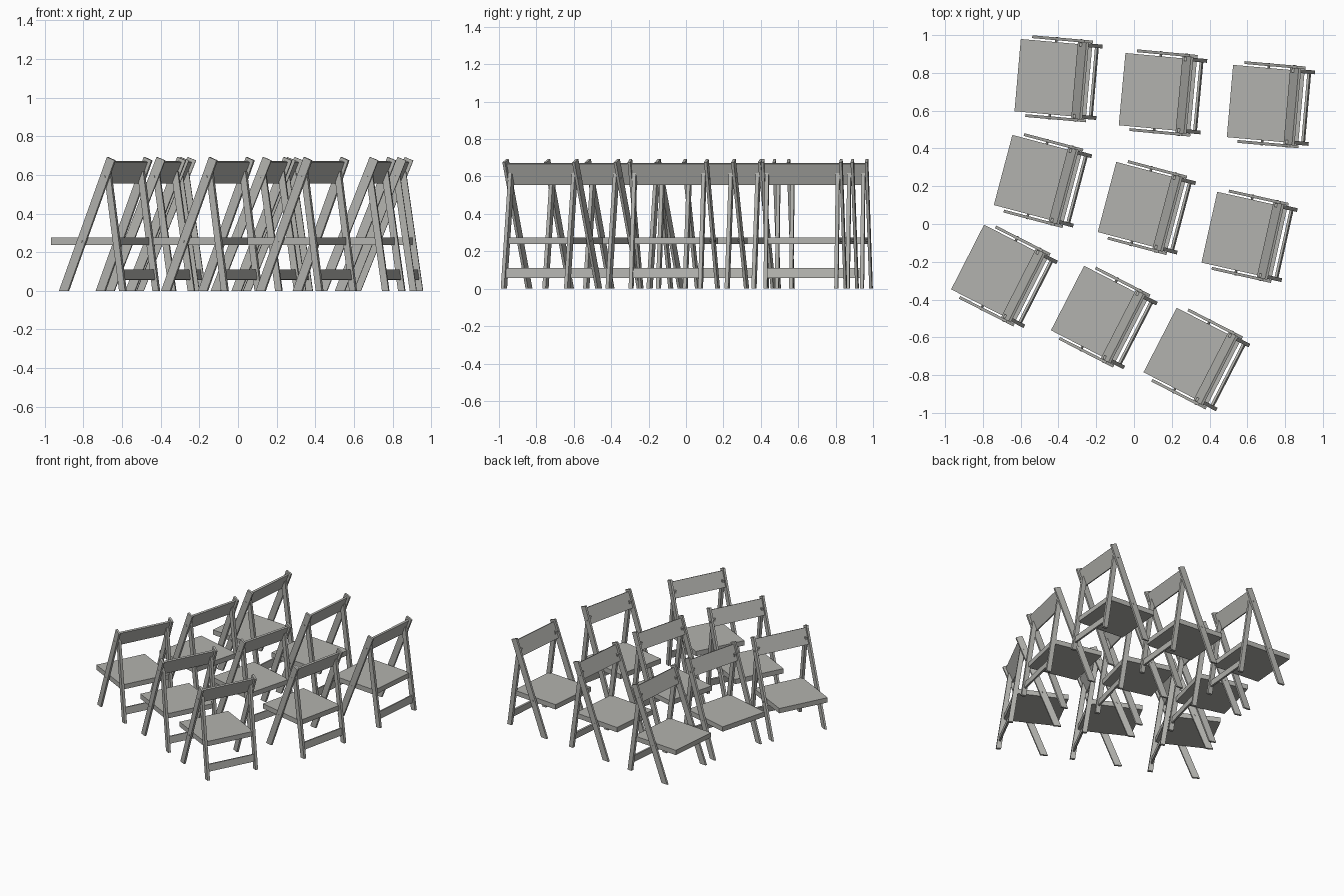
import bpy, bmesh, math
from mathutils import Matrix, Vector

if "Cube" in bpy.data.objects:
    bpy.data.objects.remove(bpy.data.objects["Cube"])

paint = bpy.data.materials.new("warm_grey")
paint.diffuse_color = (0.45, 0.45, 0.425, 1)
paint.use_nodes = True
paint.node_tree.nodes["Principled BSDF"].inputs["Base Color"].default_value = paint.diffuse_color


def profile_mesh(name, pts, y0, y1):
    """Extrude a side profile (x, z) between two y positions."""
    bm = bmesh.new()
    a = [bm.verts.new((x, y0, z)) for x, z in pts]
    b = [bm.verts.new((x, y1, z)) for x, z in pts]
    n = len(pts)
    bm.faces.new(a)
    bm.faces.new(b[::-1])
    for i in range(n):
        j = (i + 1) % n
        bm.faces.new((a[i], b[i], b[j], a[j]))
    return finish(name, bm)


def finish(name, bm):
    bmesh.ops.recalc_face_normals(bm, faces=bm.faces)
    me = bpy.data.meshes.new(name)
    bm.to_mesh(me)
    bm.free()
    me.materials.append(paint)
    return me


def slat(p, q, width, floor=False):
    """Profile of a straight bar from p to q; floor cuts the lower end level."""
    p, q = Vector(p), Vector(q)
    d = (q - p).normalized()
    s = Vector((d.y, -d.x)) * width / 2
    low = [p - s, p + s]
    if floor:
        low = [c - d * (c.y / d.y) for c in low]
    return [tuple(v) for v in (low[0], low[1], q + s, q - s)]


def bolt_mesh(name, x, z, y, length):
    bm = bmesh.new()
    m = Matrix.Translation((x, y, z)) @ Matrix.Rotation(math.pi / 2, 4, 'X')
    bmesh.ops.create_cone(bm, cap_ends=True, segments=10, radius1=0.007,
                          radius2=0.007, depth=length, matrix=m)
    return finish(name, bm)


# Long front legs lean back to carry the backrest; rear legs lean forward
FOOT, TOP = Vector((0.085, 0)), Vector((0.360, 0.684))
REAR_FOOT, REAR_TOP = Vector((0.417, 0)), Vector((0.329, 0.615))


def on_leg(a, b, z):
    return a.lerp(b, (z - a.y) / (b.y - a.y))


front = slat(FOOT, TOP, 0.048, True)
rear = slat(REAR_FOOT, REAR_TOP, 0.035, True)
parts = [
    profile_mesh("seat", [(0, 0.238), (0.38, 0.238), (0.38, 0.275), (0, 0.275)],
                 -0.192, 0.192),
    profile_mesh("backrest", slat(on_leg(FOOT, TOP, 0.557),
                                  on_leg(FOOT, TOP, 0.669), 0.014), -0.203, 0.203),
    profile_mesh("rear_stretcher", slat(on_leg(REAR_FOOT, REAR_TOP, 0.057),
                                        on_leg(REAR_FOOT, REAR_TOP, 0.110), 0.013),
                 -0.182, 0.182),
]
for side, s in (("left", 1), ("right", -1)):
    parts += [
        profile_mesh(f"front_leg_{side}", front, s * 0.202, s * 0.217),
        profile_mesh(f"rear_leg_{side}", rear, s * 0.180, s * 0.2),
        # pivots of the folding joints
        bolt_mesh(f"seat_pivot_{side}", on_leg(FOOT, TOP, 0.257).x, 0.257, s * 0.205, 0.028),
        bolt_mesh(f"back_pivot_{side}", on_leg(FOOT, TOP, 0.59).x, 0.59, s * 0.208, 0.022),
    ]

# Three curved rows of chairs: seat-front position and turn in degrees
chairs = [
    (-0.616, 0.788, 5), (-0.063, 0.714, 5.3), (0.508, 0.651, 5),
    (-0.693, 0.286, 14.8), (-0.143, 0.143, 14.8), (0.399, -0.017, 12.6),
    (-0.881, -0.175, 27), (-0.352, -0.392, 27.2), (0.138, -0.614, 27.2),
]
for i, (x, y, turn) in enumerate(chairs, 1):
    place = Matrix.Translation((x, y, 0)) @ Matrix.Rotation(math.radians(-turn), 4, 'Z')
    for me in parts:
        ob = bpy.data.objects.new(f"chair_{i}_{me.name}", me)
        ob.matrix_world = place
        bpy.context.collection.objects.link(ob)
